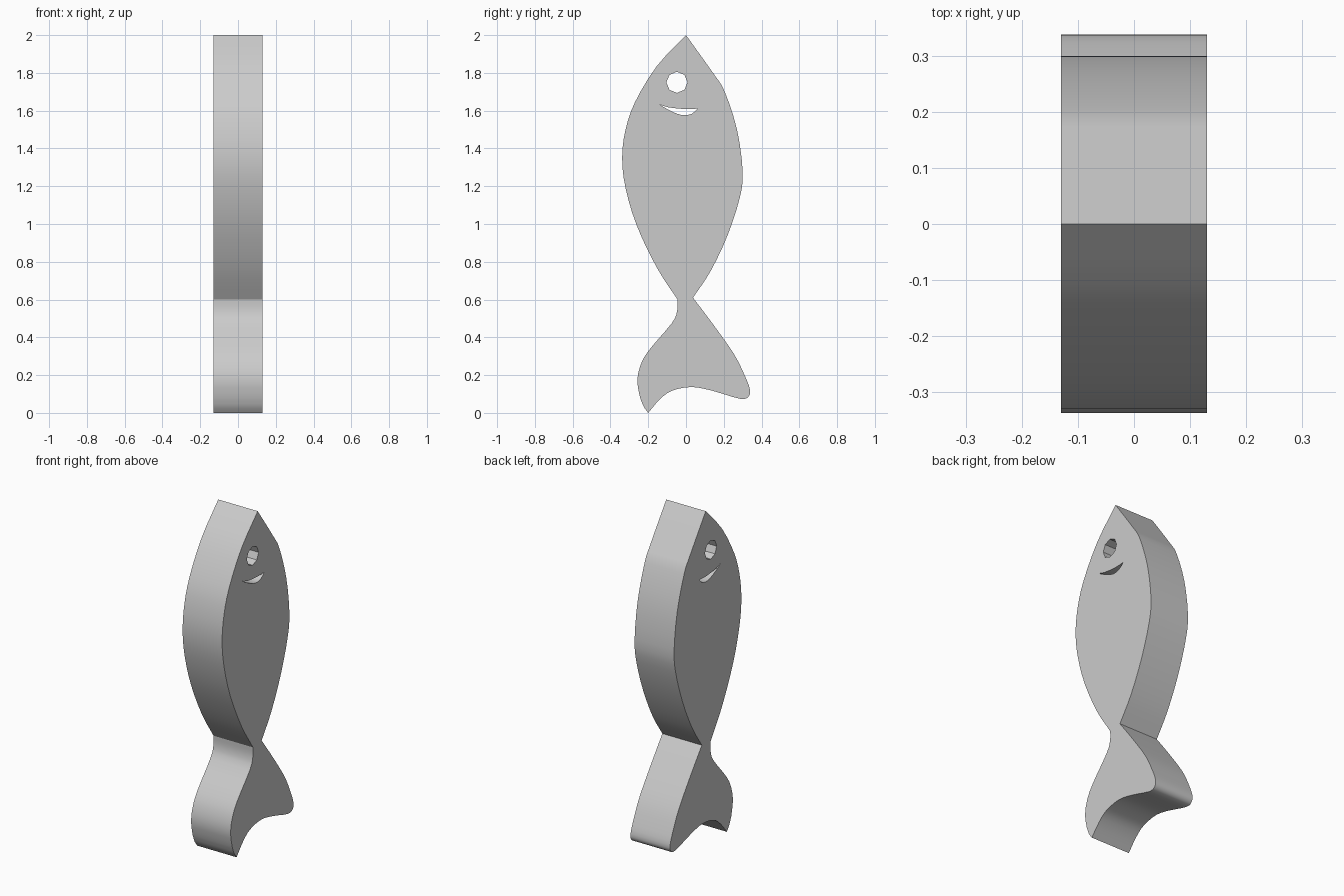
import bpy, bmesh, math
from mathutils import Vector

cube = bpy.data.objects.get("Cube")
if cube:
    bpy.data.objects.remove(cube)

HALF_WIDTH = 0.131


def smooth_run(points, steps=3):
    """Catmull-Rom run through the points, leaving out the last one."""
    p = [Vector(q) for q in points]
    p = [2 * p[0] - p[1]] + p + [2 * p[-1] - p[-2]]
    out = []
    for a, b, c, d in zip(p, p[1:], p[2:], p[3:]):
        for i in range(steps):
            t = i / steps
            out.append(0.5 * (2 * b + (c - a) * t + (2 * a - 5 * b + 4 * c - d) * t ** 2
                              + (3 * b - a - 3 * c + d) * t ** 3))
    return out


def add_loop(curve, points):
    spline = curve.splines.new('POLY')
    spline.points.add(len(points) - 1)
    for point, co in zip(spline.points, points):
        point.co = (co[0], co[1], 0, 1)
    spline.use_cyclic_u = True


# Outline as smooth runs (y, z) between sharp corners
back = [(0, 2), (0.15, 1.79), (0.205, 1.7), (0.27, 1.5), (0.3, 1.28),
        (0.285, 1.14), (0.22, 0.94), (0.13, 0.75), (0.037, 0.61)]
tail_back = [(0.037, 0.61), (0.15, 0.46), (0.255, 0.31), (0.31, 0.2), (0.338, 0.125),
             (0.33, 0.085), (0.285, 0.075), (0.14, 0.117), (0.03, 0.137),
             (-0.075, 0.117), (-0.14, 0.07), (-0.2, 0)]
tail_tip = [(-0.2, 0), (-0.225, 0.035), (-0.243, 0.08)]
tail_front = [(-0.243, 0.08), (-0.257, 0.16), (-0.245, 0.24), (-0.2, 0.327),
              (-0.075, 0.475), (-0.047, 0.54), (-0.045, 0.6)]
belly = [(-0.045, 0.6), (-0.155, 0.77), (-0.26, 0.99), (-0.32, 1.19), (-0.338, 1.35),
         (-0.32, 1.5), (-0.27, 1.645), (-0.155, 1.835), (0, 2)]
outline = [co for run in (back, tail_back, tail_tip, tail_front, belly)
           for co in smooth_run(run)]

# Eye and mouth holes go right through the body
eye = [(-0.048 + 0.056 * math.cos(i * math.pi / 4), 1.75 + 0.056 * math.sin(i * math.pi / 4))
       for i in range(8)]
mouth = (smooth_run([(-0.145, 1.635), (-0.095, 1.618), (0, 1.608), (0.062, 1.611)], 2)
         + smooth_run([(0.062, 1.611), (0.03, 1.583), (-0.02, 1.576), (-0.08, 1.598),
                       (-0.145, 1.635)], 2))

# Filled, extruded profile standing upright
profile = bpy.data.curves.new("fish_body", 'CURVE')
profile.dimensions = '2D'
profile.fill_mode = 'BOTH'
profile.extrude = HALF_WIDTH
for loop in (outline, eye, mouth):
    add_loop(profile, loop)
fish = bpy.data.objects.new("fish_body", profile)
bpy.context.collection.objects.link(fish)
fish.rotation_euler = (math.pi / 2, 0, math.pi / 2)
bpy.ops.object.select_all(action='DESELECT')
bpy.context.view_layer.objects.active = fish
fish.select_set(True)
bpy.ops.object.convert(target='MESH')
fish = bpy.context.object
bpy.ops.object.transform_apply(location=False, rotation=True, scale=False)

# Weld into one closed solid
bm = bmesh.new()
bm.from_mesh(fish.data)
bmesh.ops.remove_doubles(bm, verts=bm.verts, dist=0.0005)
bmesh.ops.recalc_face_normals(bm, faces=bm.faces)
bm.to_mesh(fish.data)
bm.free()

# Plain grey colour
grey = bpy.data.materials.new("plain_grey")
grey.use_nodes = True
colour = (0.6, 0.6, 0.6, 1)
grey.diffuse_color = colour
grey.node_tree.nodes["Principled BSDF"].inputs["Base Color"].default_value = colour
fish.data.materials.clear()
fish.data.materials.append(grey)
bpy.ops.object.shade_smooth_by_angle(angle=math.radians(30))
